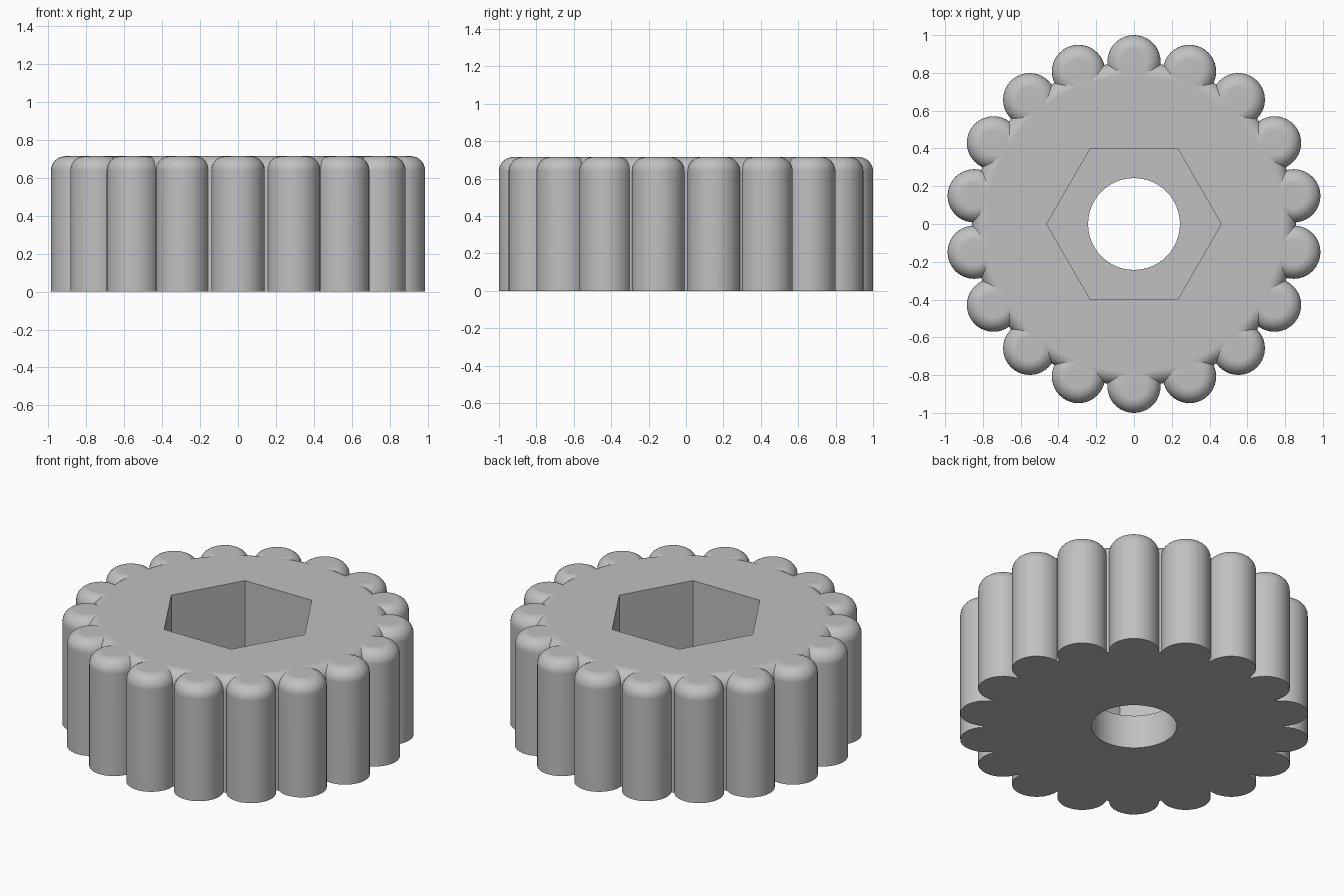
import bpy, bmesh
from math import pi, sin, cos, radians

HEIGHT = 0.715
LOBES = 18
RING, LOBE_R = 0.859, 0.141
BODY_R, FILLET = 0.857, 0.075
HEX_R, HOLE_R, FLOOR = 0.462, 0.243, 0.21

cube = bpy.data.objects.get("Cube")
if cube:
    bpy.data.objects.remove(cube, do_unlink=True)

grey = bpy.data.materials.new("plain_grey")
grey.use_nodes = True
colour = (0.53, 0.53, 0.53, 1)
grey.diffuse_color = colour
grey.node_tree.nodes["Principled BSDF"].inputs["Base Color"].default_value = colour


def add_revolved(bm, profile, steps, centre=(0, 0)):
    """Closed turned solid from (radius, z) points, capped at both ends."""
    rings = []
    for r, z in profile:
        rings.append([bm.verts.new((centre[0] + r * cos(2 * pi * i / steps),
                                    centre[1] + r * sin(2 * pi * i / steps), z))
                      for i in range(steps)])
    for low, high in zip(rings, rings[1:]):
        for i in range(steps):
            j = (i + 1) % steps
            bm.faces.new((low[i], low[j], high[j], high[i]))
    bm.faces.new(rings[0][::-1])
    bm.faces.new(rings[-1])


def rounded_profile(radius, fillet, steps=8):
    """Straight wall with a quarter-round at the top edge."""
    arc = [(radius - fillet + fillet * cos(pi / 2 * i / steps),
            HEIGHT - fillet + fillet * sin(pi / 2 * i / steps))
           for i in range(steps + 1)]
    return [(radius, 0)] + arc


def make_object(name, bm):
    mesh = bpy.data.meshes.new(name)
    bm.to_mesh(mesh)
    bm.free()
    mesh.materials.append(grey)
    obj = bpy.data.objects.new(name, mesh)
    bpy.context.collection.objects.link(obj)
    return obj


def combine(target, tool, operation):
    """Apply a boolean and remove the tool object."""
    mod = target.modifiers.new("combine", 'BOOLEAN')
    mod.operation, mod.solver, mod.object = operation, 'EXACT', tool
    bpy.context.view_layer.objects.active = target
    bpy.ops.object.modifier_apply(modifier=mod.name)
    bpy.data.objects.remove(tool, do_unlink=True)


# Round body
bm = bmesh.new()
add_revolved(bm, rounded_profile(BODY_R, FILLET), 144)
knob = make_object("knob_body", bm)

# Ring of grip lobes
bm = bmesh.new()
for k in range(LOBES):
    a = radians(90) + 2 * pi * k / LOBES
    add_revolved(bm, rounded_profile(LOBE_R, FILLET), 40,
                 (RING * cos(a), RING * sin(a)))
combine(knob, make_object("grip_lobes", bm), 'UNION')

# Hexagonal pocket and the round hole through its floor
for name, radius, low, sides in (("hex_pocket", HEX_R, FLOOR, 6),
                                 ("through_hole", HOLE_R, -0.2, 64)):
    bm = bmesh.new()
    add_revolved(bm, [(radius, low), (radius, HEIGHT + 0.2)], sides)
    combine(knob, make_object(name, bm), 'DIFFERENCE')

# Smooth curved walls, crisp edges
bpy.ops.object.select_all(action='DESELECT')
knob.select_set(True)
bpy.context.view_layer.objects.active = knob
bpy.ops.object.shade_smooth_by_angle(angle=radians(30))
weighted = knob.modifiers.new("weighted_normals", 'WEIGHTED_NORMAL')
weighted.keep_sharp = True
